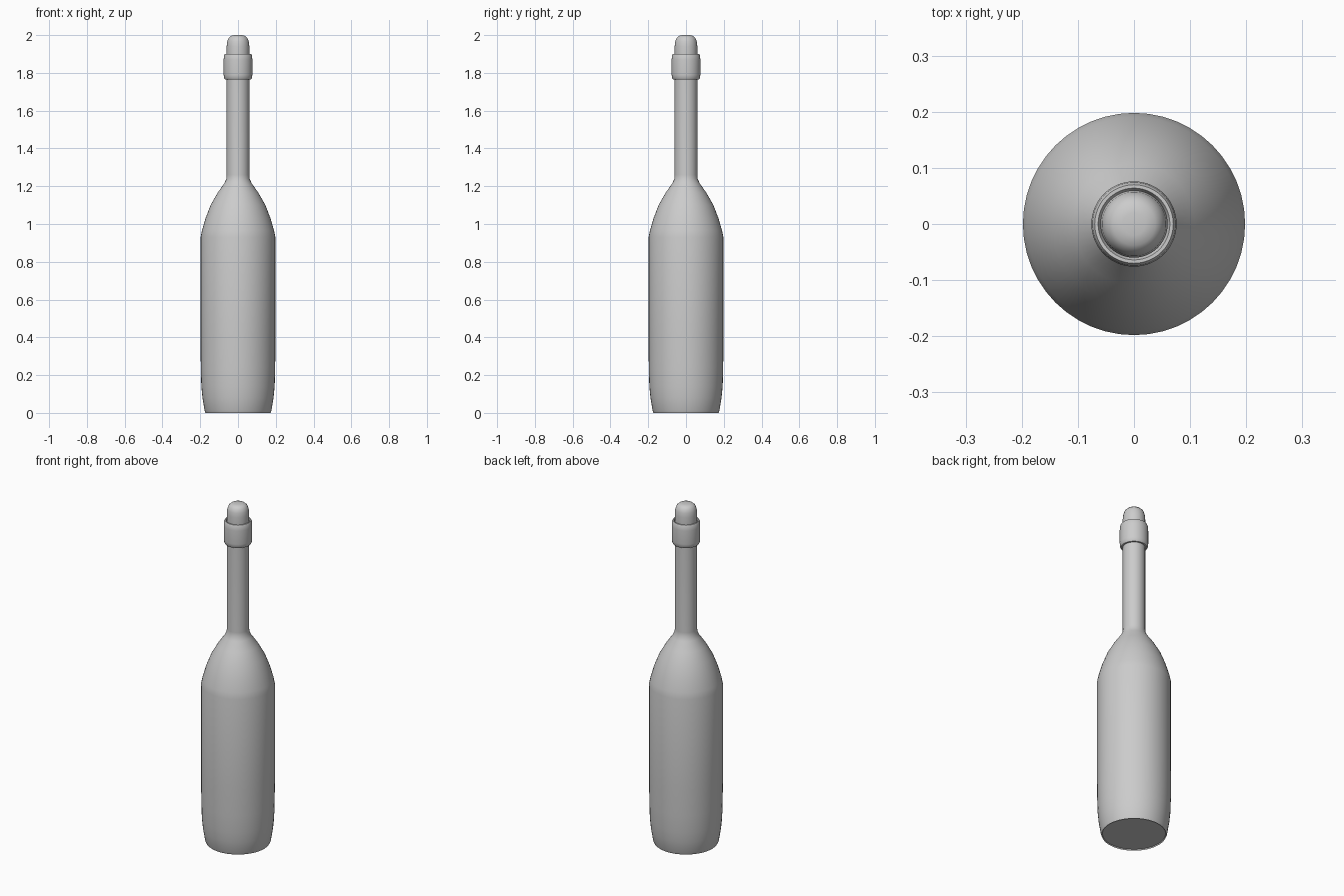
import bpy, bmesh, math

if "Cube" in bpy.data.objects:
    bpy.data.objects.remove(bpy.data.objects["Cube"])

grey = bpy.data.materials.new("plain grey")
grey.use_nodes = True
colour = (0.6, 0.6, 0.6, 1)
grey.diffuse_color = colour
grey.node_tree.nodes["Principled BSDF"].inputs["Base Color"].default_value = colour


def lathe(name, profile, sides=48):
    """Spin a (radius, height) profile about z; ends on the axis close it."""
    bm = bmesh.new()
    verts = [bm.verts.new((r, 0, z)) for r, z in profile]
    edges = [bm.edges.new(pair) for pair in zip(verts, verts[1:])]
    bmesh.ops.spin(bm, geom=verts + edges, cent=(0, 0, 0), axis=(0, 0, 1),
                   angle=math.tau, steps=sides, use_merge=True)
    bmesh.ops.remove_doubles(bm, verts=bm.verts, dist=1e-5)
    bmesh.ops.recalc_face_normals(bm, faces=bm.faces)
    mesh = bpy.data.meshes.new(name)
    bm.to_mesh(mesh)
    bm.free()
    mesh.materials.append(grey)
    obj = bpy.data.objects.new(name, mesh)
    bpy.context.collection.objects.link(obj)
    bpy.ops.object.select_all(action="DESELECT")
    obj.select_set(True)
    bpy.context.view_layer.objects.active = obj
    bpy.ops.object.shade_smooth_by_angle(angle=math.radians(40))
    return obj


# Body with tapered foot, curved shoulder and slim neck
lathe("bottle_body", [
    (0, 0.006), (0.168, 0.006), (0.172, 0), (0.177, 0.012), (0.188, 0.08),
    (0.194, 0.14), (0.197, 0.24), (0.198, 0.4), (0.198, 0.93),
    (0.191, 0.965), (0.172, 1.03), (0.145, 1.1), (0.108, 1.165),
    (0.073, 1.215), (0.061, 1.24), (0.06, 1.26), (0.06, 1.78), (0, 1.78)])

# Rounded collar around the mouth
lathe("neck_collar", [
    (0.055, 1.765), (0.069, 1.765), (0.074, 1.772), (0.076, 1.79),
    (0.076, 1.87), (0.074, 1.893), (0.07, 1.901), (0.064, 1.901),
    (0.058, 1.89), (0.055, 1.765)])

# Domed stopper
lathe("stopper", [
    (0, 1.77), (0.056, 1.77), (0.06, 1.89), (0.06, 1.94), (0.057, 1.966),
    (0.05, 1.985), (0.038, 1.996), (0.02, 2), (0, 2)])
